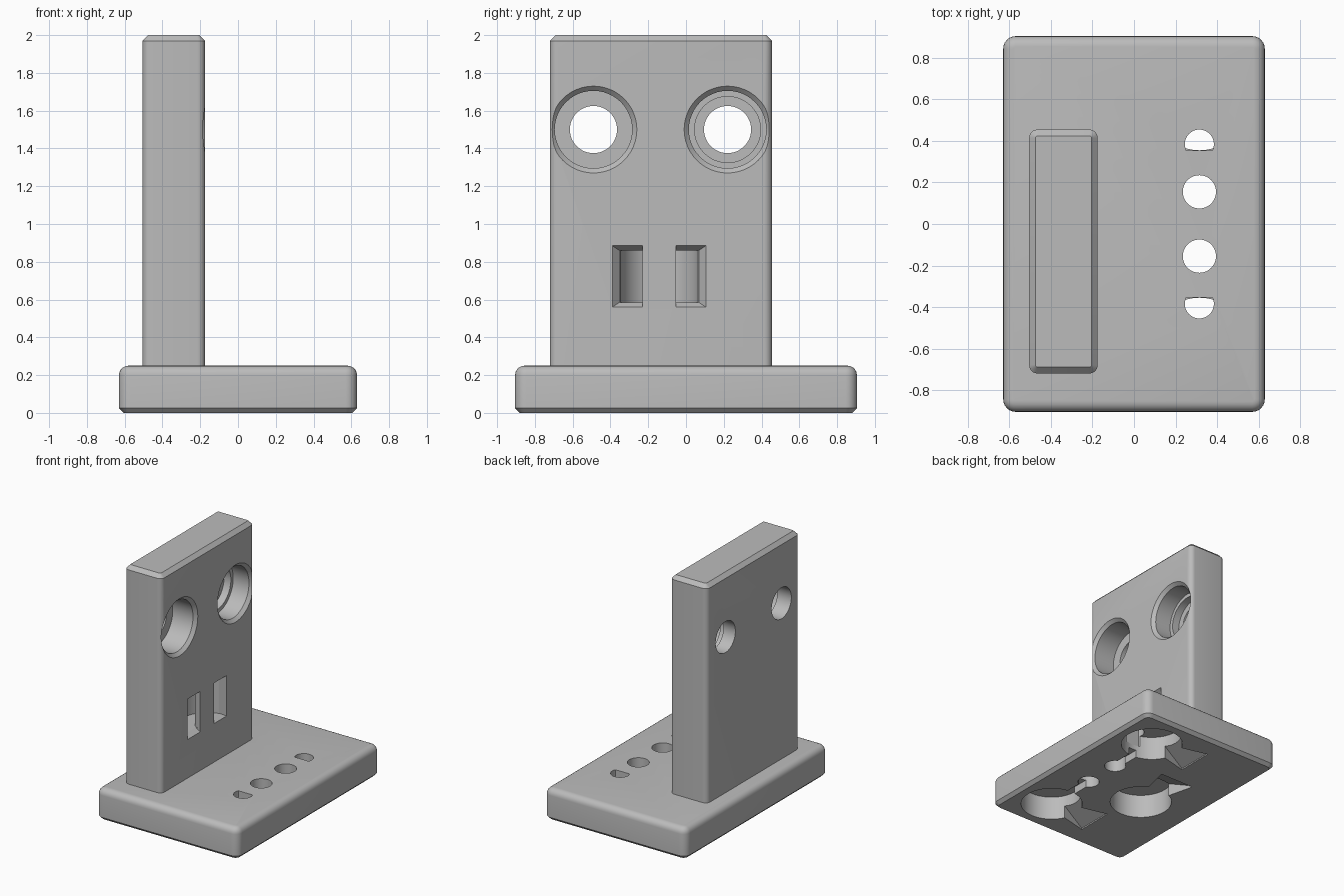
import bpy, bmesh, math
from mathutils import Vector

cube = bpy.data.objects.get("Cube")
if cube:
    bpy.data.objects.remove(cube, do_unlink=True)

grey = bpy.data.materials.new("plain_grey")
grey.use_nodes = True
colour = (0.5, 0.5, 0.5, 1)
grey.diffuse_color = colour
grey.node_tree.nodes["Principled BSDF"].inputs["Base Color"].default_value = colour


def add_object(name, bm):
    bmesh.ops.recalc_face_normals(bm, faces=bm.faces)
    mesh = bpy.data.meshes.new(name)
    bm.to_mesh(mesh)
    bm.free()
    mesh.materials.append(grey)
    obj = bpy.data.objects.new(name, mesh)
    bpy.context.collection.objects.link(obj)
    return obj


def loft(loops):
    """Closed solid through loops with equal point counts."""
    bm = bmesh.new()
    rings = [[bm.verts.new(p) for p in loop] for loop in loops]
    n = len(rings[0])
    for a, b in zip(rings, rings[1:]):
        for i in range(n):
            j = (i + 1) % n
            bm.faces.new((a[i], a[j], b[j], b[i]))
    bm.faces.new(rings[0])
    bm.faces.new(rings[-1])
    return add_object("cutter", bm)


def turned(centre, axis, steps, sides=48):
    """Round cutter from (position along axis, radius) steps."""
    loops = []
    for pos, r in steps:
        loop = []
        for i in range(sides):
            a = math.tau * i / sides
            u, v = r * math.cos(a), r * math.sin(a)
            c = centre
            loop.append((pos, c[0] + u, c[1] + v) if axis == "X" else (c[0] + u, c[1] + v, pos))
        loops.append(loop)
    return loft(loops)


def block(name, low, high, corner, top, top_segments, bottom):
    """Box with rounded uprights and a bevelled top and bottom rim."""
    low, high = Vector(low), Vector(high)
    bm = bmesh.new()
    bmesh.ops.create_cube(bm, size=1)
    for v in bm.verts:
        v.co = (low + high) / 2 + v.co * (high - low)

    def rim(z):
        return [e for e in bm.edges if all(abs(v.co.z - z) < 1e-4 for v in e.verts)]

    sides = [e for e in bm.edges if abs(e.verts[0].co.z - e.verts[1].co.z) > 0.01]
    bmesh.ops.bevel(bm, geom=sides, offset=corner, segments=6, profile=0.5, affect="EDGES")
    bmesh.ops.bevel(bm, geom=rim(high.z), offset=top, segments=top_segments, profile=0.5, affect="EDGES")
    if bottom:
        bmesh.ops.bevel(bm, geom=rim(low.z), offset=bottom, segments=1, affect="EDGES")
    return add_object(name, bm)


def cut(obj, cutter):
    cutter.hide_render = True
    bpy.context.view_layer.objects.active = obj
    mod = obj.modifiers.new("cut", "BOOLEAN")
    mod.operation = "DIFFERENCE"
    mod.solver = "EXACT"
    mod.object = cutter
    bpy.ops.object.modifier_apply(modifier=mod.name)
    bpy.data.objects.remove(cutter, do_unlink=True)


def box_loop(x0, x1, y0, y1, z):
    return [(x0, y0, z), (x1, y0, z), (x1, y1, z), (x0, y1, z)]


base = block("base_plate", (-0.63, -0.905, 0), (0.63, 0.905, 0.25), 0.06, 0.05, 5, 0.025)
upright = block("upright_plate", (-0.505, -0.72, 0.22), (-0.175, 0.455, 2), 0.04, 0.03, 1, 0)

# Chamfered counterbored holes, one with an extra step
face = -0.175
cut(upright, turned((-0.49, 1.5), "X", [(face + 0.02, 0.23), (face, 0.23), (face - 0.025, 0.205),
                                        (-0.38, 0.205), (-0.38, 0.125), (-0.6, 0.125)]))
cut(upright, turned((0.22, 1.5), "X", [(face + 0.02, 0.23), (face, 0.23), (face - 0.025, 0.205),
                                       (-0.34, 0.205), (-0.34, 0.175), (-0.40, 0.175),
                                       (-0.40, 0.125), (-0.6, 0.125)]))

# Curved tie channel joining two flared mouths
mid = -0.142
arc = [math.pi * i / 24 for i in range(25)]
ring = [(r * math.cos(a), r * math.sin(a)) for r, angles in ((0.21, arc), (0.09, arc[::-1])) for a in angles]
cut(upright, loft([[(face + 0.001 - d, mid + y, z) for y, d in ring] for z in (0.585, 0.86)]))
for s in (-1, 1):
    loops = []
    for x, outer, z0, z1 in ((face + 0.02, 0.248, 0.56, 0.885), (face, 0.248, 0.56, 0.885),
                             (face - 0.04, 0.21, 0.585, 0.86)):
        a, b = mid + s * 0.088, mid + s * outer
        loops.append([(x, a, z0), (x, b, z0), (x, b, z1), (x, a, z1)])
    cut(upright, loft(loops))

# Round pockets under the base, each with a sloping release notch
depth = 0.19
for centre, way in (((0.315, 0.585), (-1, 0)), ((0.315, -0.585), (-1, 0)), ((-0.18, -0.135), (0, 1))):
    cut(base, turned(centre, "Z", [(-0.02, 0.23), (depth, 0.23)]))
    c, d = Vector((*centre, 0)), Vector((*way, 0))
    side = Vector((-d.y, d.x, 0))
    up = Vector((0, 0, 1))
    loops = []
    for w in (-1, 1):
        loops.append([c + d * 0.1 + side * w * 0.07 - up * 0.02, c + d * 0.42 + side * w * 0.15 - up * 0.02,
                      c + d * 0.42 + side * w * 0.15 + up * 0.01, c + d * 0.1 + side * w * 0.07 + up * 0.15])
    cut(base, loft(loops))

# Through holes, shallow link channels and half-round holes
for s in (-1, 1):
    cut(base, turned((0.315, s * 0.155), "Z", [(-0.1, 0.08), (0.4, 0.08)]))
    y0, y1 = sorted((s * 0.16, s * 0.42))
    cut(base, loft([box_loop(0.28, 0.35, y0, y1, z) for z in (-0.02, 0.06)]))
    start = math.asin(-0.03 / 0.07)
    angles = [start + (math.pi - 2 * start) * i / 24 for i in range(25)]
    half = [(0.315 + 0.07 * math.cos(a), s * (0.385 + 0.07 * math.sin(a))) for a in angles]
    cut(base, loft([[(x, y, z) for x, y in half] for z in (0.1, 0.4)]))

# Smooth rounded surfaces while keeping hard edges
bpy.ops.object.select_all(action="DESELECT")
for obj in (base, upright):
    obj.select_set(True)
bpy.context.view_layer.objects.active = base
bpy.ops.object.shade_smooth_by_angle(angle=math.radians(30))
